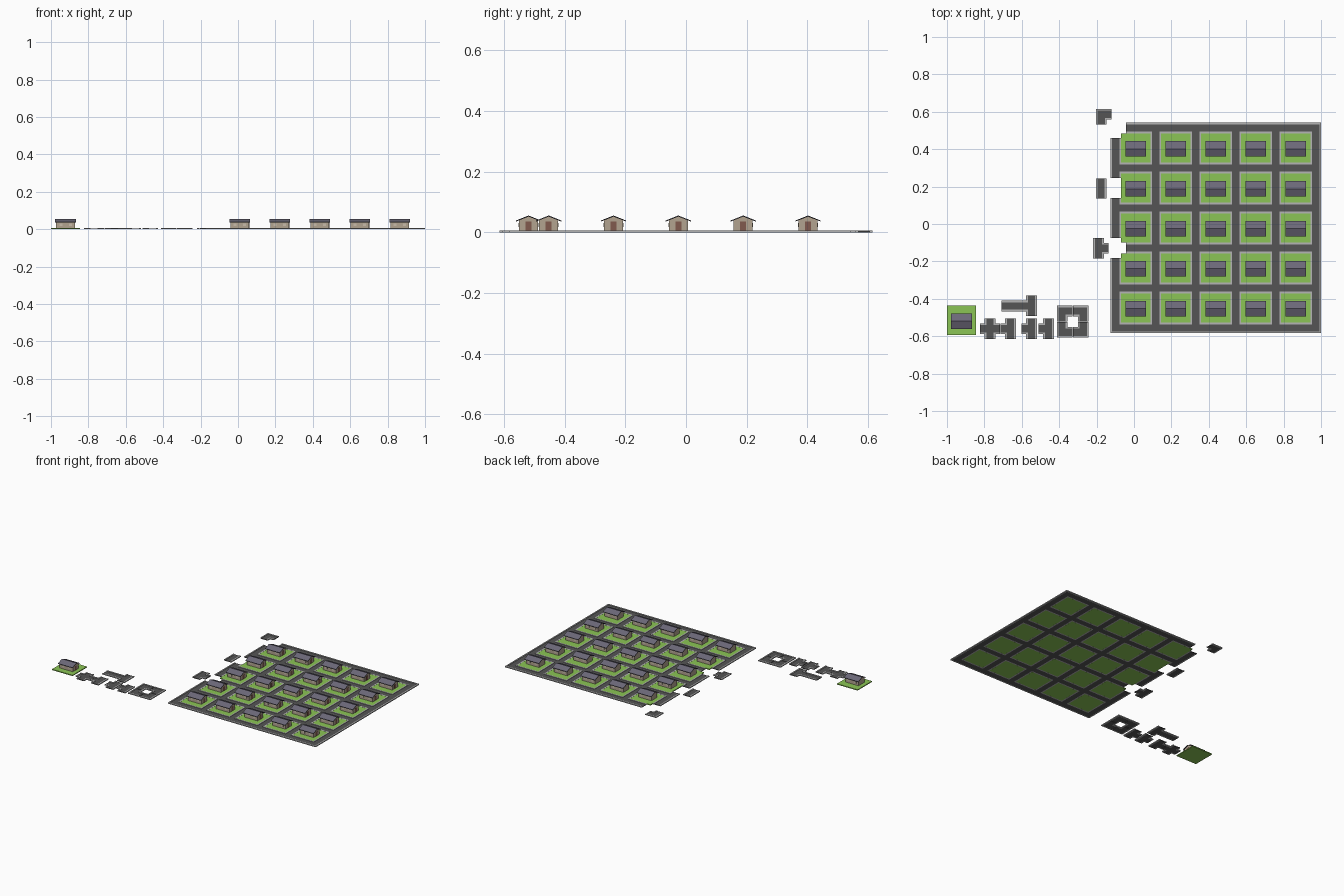
import bpy, bmesh
from mathutils import Vector

cube = bpy.data.objects.get("Cube")
if cube:
    bpy.data.objects.remove(cube, do_unlink=True)


def material(name, r, g, b):
    m = bpy.data.materials.new(name)
    m.use_nodes = True
    m.diffuse_color = (r, g, b, 1)
    m.node_tree.nodes["Principled BSDF"].inputs["Base Color"].default_value = (r, g, b, 1)
    return m


ASPHALT = material("asphalt", 0.09, 0.09, 0.09)
PAVING = material("paving", 0.46, 0.46, 0.46)
GRASS = material("grass", 0.26, 0.56, 0.09)
PLASTER = material("tan_plaster", 0.45, 0.37, 0.28)
ROOF = material("roof_slate", 0.15, 0.14, 0.19)
TRIM = material("dark_trim", 0.045, 0.042, 0.055)
DOOR = material("door_brown", 0.22, 0.10, 0.075)
WINDOW = material("window_pale", 0.58, 0.50, 0.40)

# Shared sizes
PITCH = 0.2137      # plot spacing
WALK = 0.0285       # road centre to outer pavement edge
LANE = 0.0195       # road centre to kerb
REACH = 0.0545      # junction centre to end of arm
ROAD_Z, WALK_Z, LAWN_Z = 0.004, 0.0065, 0.006
PLOT = 0.0782       # half width of a lawn


def box(bm, x, y, z, mat):
    """Box between (low, high) pairs on each axis."""
    verts = bmesh.ops.create_cube(bm, size=1)["verts"]
    for v in verts:
        v.co = Vector([a[0] + (a[1] - a[0]) * (c + 0.5) for a, c in zip((x, y, z), v.co)])
    for f in {f for v in verts for f in v.link_faces}:
        f.material_index = mat


def extrude_x(bm, profile, half, mat):
    """Extrude a (y, z) outline along x, from -half to half."""
    start = bm.faces.new([bm.verts.new((-half, y, z)) for y, z in profile])
    ext = bmesh.ops.extrude_face_region(bm, geom=[start])["geom"]
    verts = [g for g in ext if isinstance(g, bmesh.types.BMVert)]
    bmesh.ops.translate(bm, verts=verts, vec=(2 * half, 0, 0))
    faces = {f for v in list(start.verts) + verts for f in v.link_faces}
    for f in faces:
        f.material_index = mat
    bmesh.ops.recalc_face_normals(bm, faces=list(faces))
    return faces


def finish(bm, name, mats):
    mesh = bpy.data.meshes.new(name)
    bm.to_mesh(mesh)
    bm.free()
    for m in mats:
        mesh.materials.append(m)
    return mesh


def place(mesh, x, y, name=None):
    ob = bpy.data.objects.new(name or mesh.name, mesh)
    ob.location = (x, y, 0)
    bpy.context.collection.objects.link(ob)
    return ob


# Road pieces: junctions with any set of arms, and straights
DIRS = {"E": (1, 0), "N": (0, 1), "W": (-1, 0), "S": (0, -1)}
junction_cache = {}


def oriented(bm, d, along, across, z, mat):
    """Box given along and across a compass direction."""
    dx, dy = d
    a = sorted(v * (dx + dy) for v in along)
    if dx:
        box(bm, a, across, z, mat)
    else:
        box(bm, across, a, z, mat)


def junction(arms):
    if arms in junction_cache:
        return junction_cache[arms]
    bm = bmesh.new()
    box(bm, (-LANE, LANE), (-LANE, LANE), (0, ROAD_Z), 0)
    for sx in (-1, 1):
        for sy in (-1, 1):
            box(bm, sorted((sx * LANE, sx * WALK)), sorted((sy * LANE, sy * WALK)), (0, WALK_Z), 1)
    for key, d in DIRS.items():
        if key in arms:
            oriented(bm, d, (LANE, REACH), (-LANE, LANE), (0, ROAD_Z), 0)
            for s in (-1, 1):
                oriented(bm, d, (WALK, REACH), sorted((s * LANE, s * WALK)), (0, WALK_Z), 1)
        else:
            oriented(bm, d, (LANE, WALK), (-LANE, LANE), (0, WALK_Z), 1)
    kind = {2: "road_corner", 3: "road_tee", 4: "road_crossing"}[len(arms)]
    junction_cache[arms] = finish(bm, kind, (ASPHALT, PAVING))
    return junction_cache[arms]


def straight(d):
    half = PITCH / 2 - REACH
    bm = bmesh.new()
    oriented(bm, d, (-half, half), (-LANE, LANE), (0, ROAD_Z), 0)
    for s in (-1, 1):
        oriented(bm, d, (-half, half), sorted((s * LANE, s * WALK)), (0, WALK_Z), 1)
    return finish(bm, "road_straight", (ASPHALT, PAVING))


# House on its lawn
def house_mesh():
    bm = bmesh.new()
    y0 = -0.004
    eave, ridge, span, wall, end = 0.039, 0.0555, 0.0415, 0.0315, 0.050
    box(bm, (-PLOT, PLOT), (-PLOT, PLOT), (0, LAWN_Z), 0)
    # Gabled walls
    wall_top = eave + (ridge - eave) * (1 - wall / span) - 0.003
    extrude_x(bm, [(y0 - wall, LAWN_Z), (y0 + wall, LAWN_Z), (y0 + wall, wall_top),
                   (y0, ridge - 0.003), (y0 - wall, wall_top)], end, 1)
    # Roof with dark fascia and underside
    t = 0.0035
    roof = extrude_x(bm, [(y0 - span, eave - t), (y0, ridge - t), (y0 + span, eave - t),
                          (y0 + span, eave), (y0, ridge), (y0 - span, eave)], 0.0555, 2)
    for f in roof:
        if f.normal.z < 0.3:
            f.material_index = 3
    # Door on the gable end, windows on the long sides
    box(bm, (end, end + 0.001), (y0 - 0.01, y0 + 0.01), (LAWN_Z, 0.035), 4)
    for s in (-1, 1):
        for x in (-0.025, 0.025):
            face = y0 + s * wall
            box(bm, (x - 0.008, x + 0.008), sorted((face, face + s * 0.001)), (0.018, 0.03), 5)
    return finish(bm, "house_plot", (GRASS, PLASTER, ROOF, TRIM, DOOR, WINDOW))


house = house_mesh()
road_x, road_y = straight((1, 0)), straight((0, 1))
N = 5
X0, Y0 = -0.0972, -0.5555     # lower left junction of the town

# Town grid, with three gaps on the west edge
for i in range(N + 1):
    for j in range(N + 1):
        x, y = X0 + i * PITCH, Y0 + j * PITCH
        arms = "".join(k for k, ok in (("E", i < N), ("N", j < N), ("W", i > 0), ("S", j > 0)) if ok)
        if (i, j) not in ((0, N), (0, 2)):
            place(junction(arms), x, y)
        if i < N:
            place(road_x, x + PITCH / 2, y)
        if j < N and (i, j) != (0, 3):
            place(road_y, x, y + PITCH / 2)
        if i < N and j < N:
            place(house, x + PITCH / 2, y + PITCH / 2)

# Loose pieces west of the town
place(junction("ES"), -0.175, 0.587, "loose_corner")
place(road_y, -0.176, 0.19, "loose_straight")
place(junction("ENS"), -0.19, -0.13, "loose_tee")

# Spare parts row
place(house, -1 + PLOT, -0.515, "spare_house_plot")
place(junction("ENWS"), -0.77, -0.56, "spare_crossing")
for x, y in ((-0.66, -0.56), (-0.548, -0.56), (-0.457, -0.56), (-0.548, -0.438)):
    place(junction("NWS"), x, y, "spare_tee")
place(road_x, -0.655, -0.438, "spare_straight")
for arms, sx, sy in (("ES", -1, 1), ("WS", 1, 1), ("EN", -1, -1), ("NW", 1, -1)):
    place(junction(arms), -0.328 + sx * 0.0565, -0.522 + sy * 0.0565, "spare_corner")
